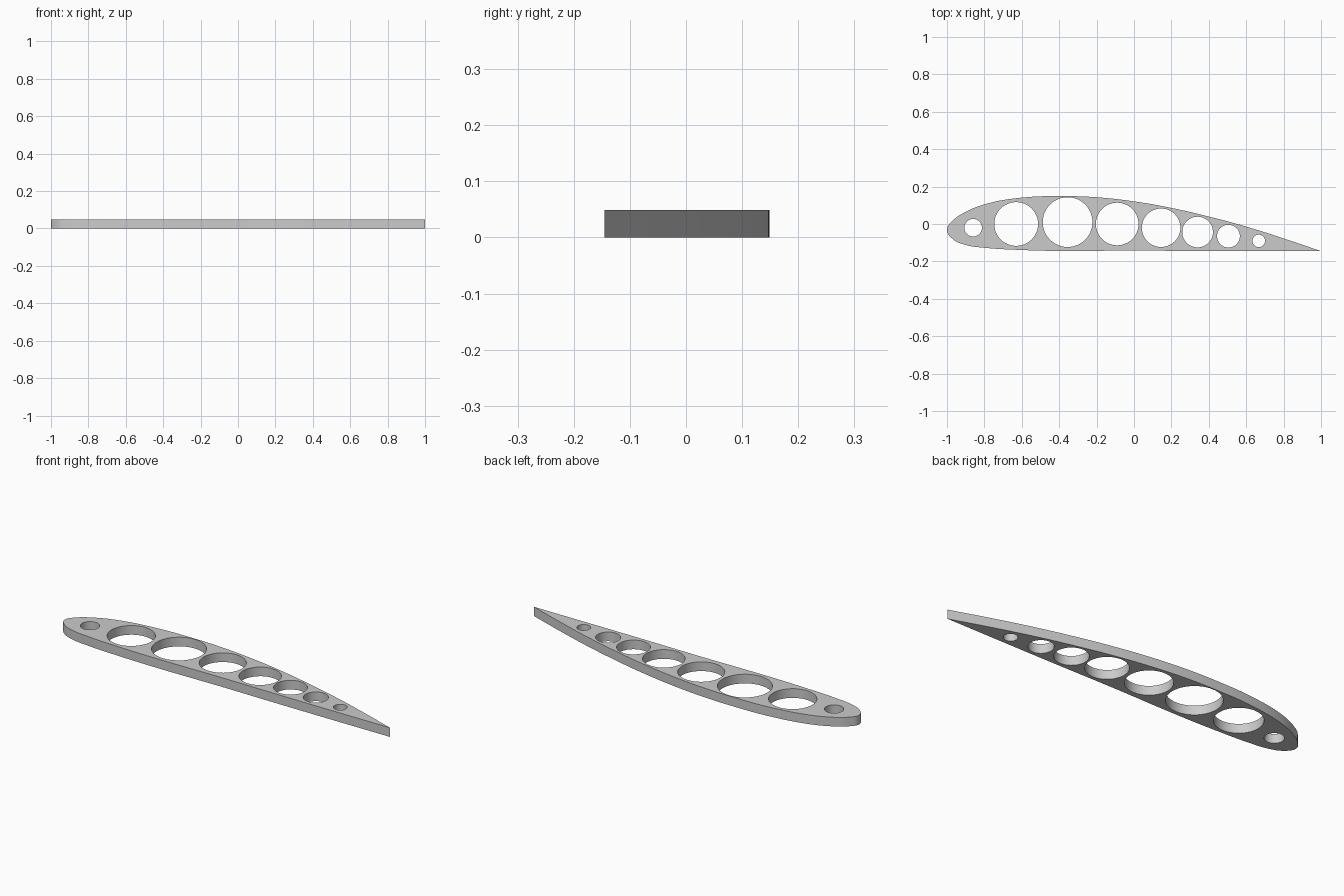
import bpy
import math

cube = bpy.data.objects.get("Cube")
if cube:
    bpy.data.objects.remove(cube, do_unlink=True)

HEIGHT = 0.049

grey = bpy.data.materials.new("plain grey")
grey.use_nodes = True
colour = (0.6, 0.6, 0.6, 1)
grey.diffuse_color = colour
grey.node_tree.nodes["Principled BSDF"].inputs["Base Color"].default_value = colour

# Airfoil outline, from the trailing edge over the top and back underneath
outline = [(1, -0.145), (0.8, -0.077), (0.6, -0.014), (0.4, 0.04), (0.2, 0.086),
           (0, 0.121), (-0.2, 0.143), (-0.37, 0.149), (-0.6, 0.141), (-0.8, 0.105),
           (-0.9, 0.065), (-0.97, 0.017), (-1, -0.032), (-0.97, -0.08),
           (-0.9, -0.112), (-0.8, -0.127), (-0.6, -0.139), (-0.4, -0.144), (0, -0.142),
           (0.4, -0.145)]

# Lightening holes: centre x, centre y, radius
holes = [(-0.86, -0.02, 0.047), (-0.63, 0, 0.117), (-0.355, 0.01, 0.133),
         (-0.09, 0, 0.114), (0.145, -0.02, 0.103), (0.34, -0.043, 0.082),
         (0.505, -0.065, 0.061), (0.667, -0.09, 0.034)]

curve = bpy.data.curves.new("wing_rib", "CURVE")
curve.dimensions = "2D"
curve.fill_mode = "BOTH"
curve.extrude = HEIGHT / 2
curve.materials.append(grey)

# Rib profile, smooth everywhere but at the pointed trailing edge
profile = curve.splines.new("BEZIER")
profile.bezier_points.add(len(outline) - 1)
profile.use_cyclic_u = True
profile.resolution_u = 6
for i, (point, (x, y)) in enumerate(zip(profile.bezier_points, outline)):
    point.co = (x, y, 0)
    kind = "VECTOR" if i == 0 else "AUTO"
    point.handle_left_type = point.handle_right_type = kind

# Round holes
for cx, cy, r in holes:
    sides = 16 if r < 0.04 else 48
    ring = curve.splines.new("POLY")
    ring.points.add(sides - 1)
    ring.use_cyclic_u = True
    for i, point in enumerate(ring.points):
        a = 2 * math.pi * i / sides
        point.co = (cx + r * math.cos(a), cy + r * math.sin(a), 0, 1)

rib = bpy.data.objects.new("wing_rib", curve)
rib.location.z = HEIGHT / 2
bpy.context.collection.objects.link(rib)

# Turn the filled curve into one welded, solid mesh
bpy.ops.object.select_all(action="DESELECT")
rib.select_set(True)
bpy.context.view_layer.objects.active = rib
bpy.ops.object.convert(target="MESH")
bpy.ops.object.mode_set(mode="EDIT")
bpy.ops.mesh.select_all(action="SELECT")
bpy.ops.mesh.remove_doubles(threshold=0.0001)
bpy.ops.mesh.normals_make_consistent(inside=False)
bpy.ops.object.mode_set(mode="OBJECT")
bpy.ops.object.shade_smooth_by_angle(angle=math.radians(30))
